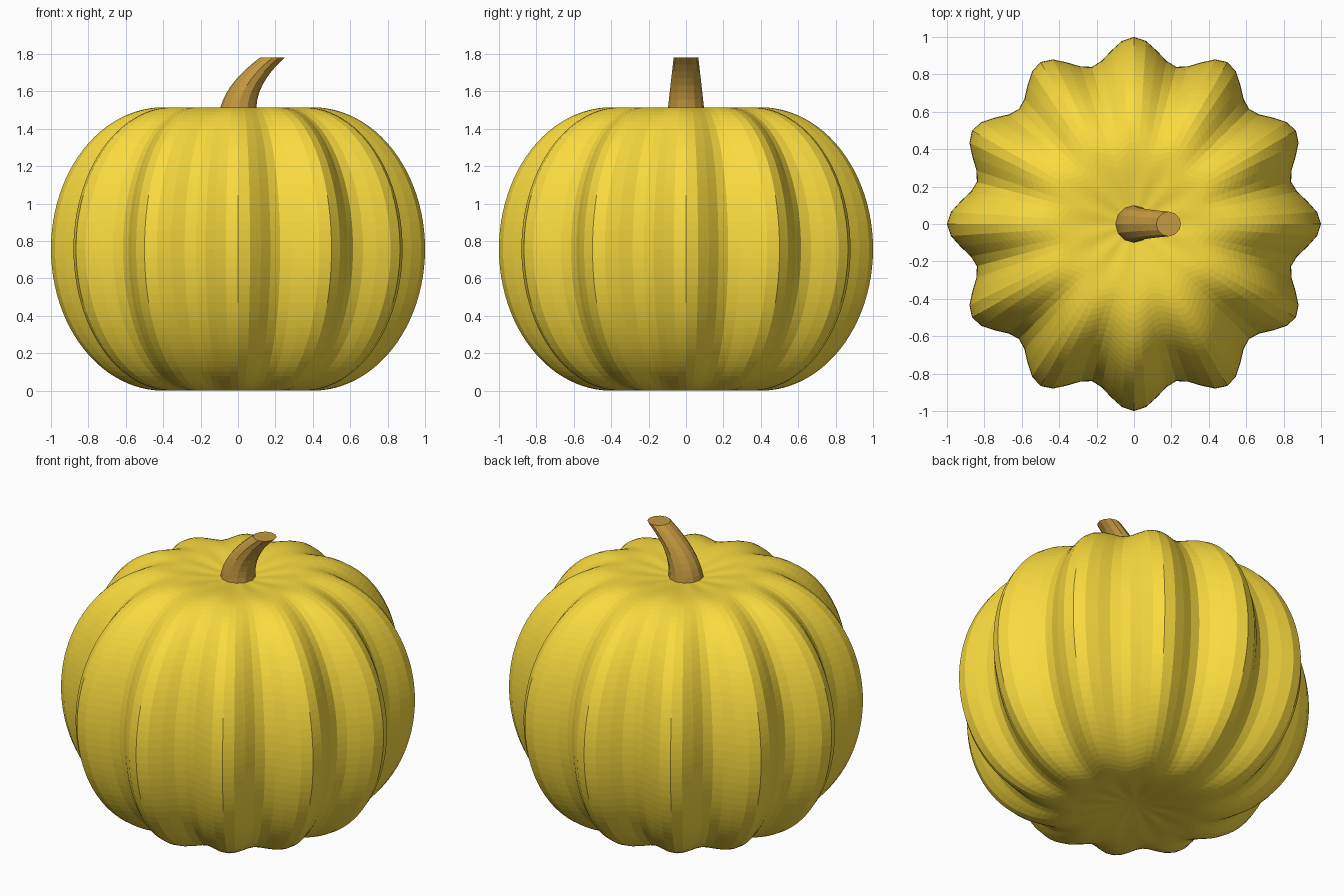
import bpy, bmesh
from math import sin, cos, pi

if "Cube" in bpy.data.objects:
    bpy.data.objects.remove(bpy.data.objects["Cube"])


def material(name, rgb):
    m = bpy.data.materials.new(name)
    m.diffuse_color = (*rgb, 1)
    m.use_nodes = True
    m.node_tree.nodes["Principled BSDF"].inputs["Base Color"].default_value = m.diffuse_color
    return m


def skin(name, rings, mat):
    """Join equal-sized rings of points into a closed solid."""
    bm = bmesh.new()
    loops = [[bm.verts.new(p) for p in ring] for ring in rings]
    n = len(loops[0])
    for a, b in zip(loops, loops[1:]):
        for i in range(n):
            j = (i + 1) % n
            bm.faces.new((a[i], a[j], b[j], b[i]))
    bm.faces.new(loops[0][::-1])
    bm.faces.new(loops[-1])
    bmesh.ops.recalc_face_normals(bm, faces=bm.faces)
    me = bpy.data.meshes.new(name)
    bm.to_mesh(me)
    bm.free()
    me.materials.append(mat)
    ob = bpy.data.objects.new(name, me)
    bpy.context.collection.objects.link(ob)
    return ob


# Profile: shallow dish underneath, rounded side, shallow dish on top
HALF, FLAT, DIP = 0.7575, 0.4, 0.032
dish = []
for k in range(1, 10):
    r = FLAT * k / 10
    dish.append((r, DIP * (1 + cos(pi * r / FLAT)) / 2))
side = []
for k in range(49):
    t = -pi / 2 + pi * k / 48
    side.append((FLAT + (1 - FLAT) * cos(t), HALF + HALF * sin(t)))
profile = [(0.004, DIP)] + dish + side
profile += [(r, 2 * HALF - z) for r, z in reversed(dish)] + [(0.004, 2 * HALF - DIP)]

# Ribbed body: twelve lobes, eight facets each
SEG, LOBES = 96, 12
rings = []
for r, z in profile:
    ring = []
    for i in range(SEG):
        a = 2 * pi * i / SEG
        rr = r * (1 - 0.065 * (1 - cos(LOBES * a)))
        ring.append((rr * cos(a), rr * sin(a), z))
    rings.append(ring)
skin("pumpkin_body", rings, material("body_yellow", (0.95, 0.71, 0.05)))

# Stem: tapered, bending towards +x, cut level at the tip
rings = []
for k in range(-1, 9):
    u = k / 8
    cx, rad = 0.185 * u * u * (u > 0), 0.1 - 0.034 * u
    rings.append([(cx + rad * cos(2 * pi * i / 12), rad * sin(2 * pi * i / 12),
                   1.48 + 0.302 * u) for i in range(12)])
skin("stem", rings, material("stem_brown", (0.55, 0.32, 0.05)))
